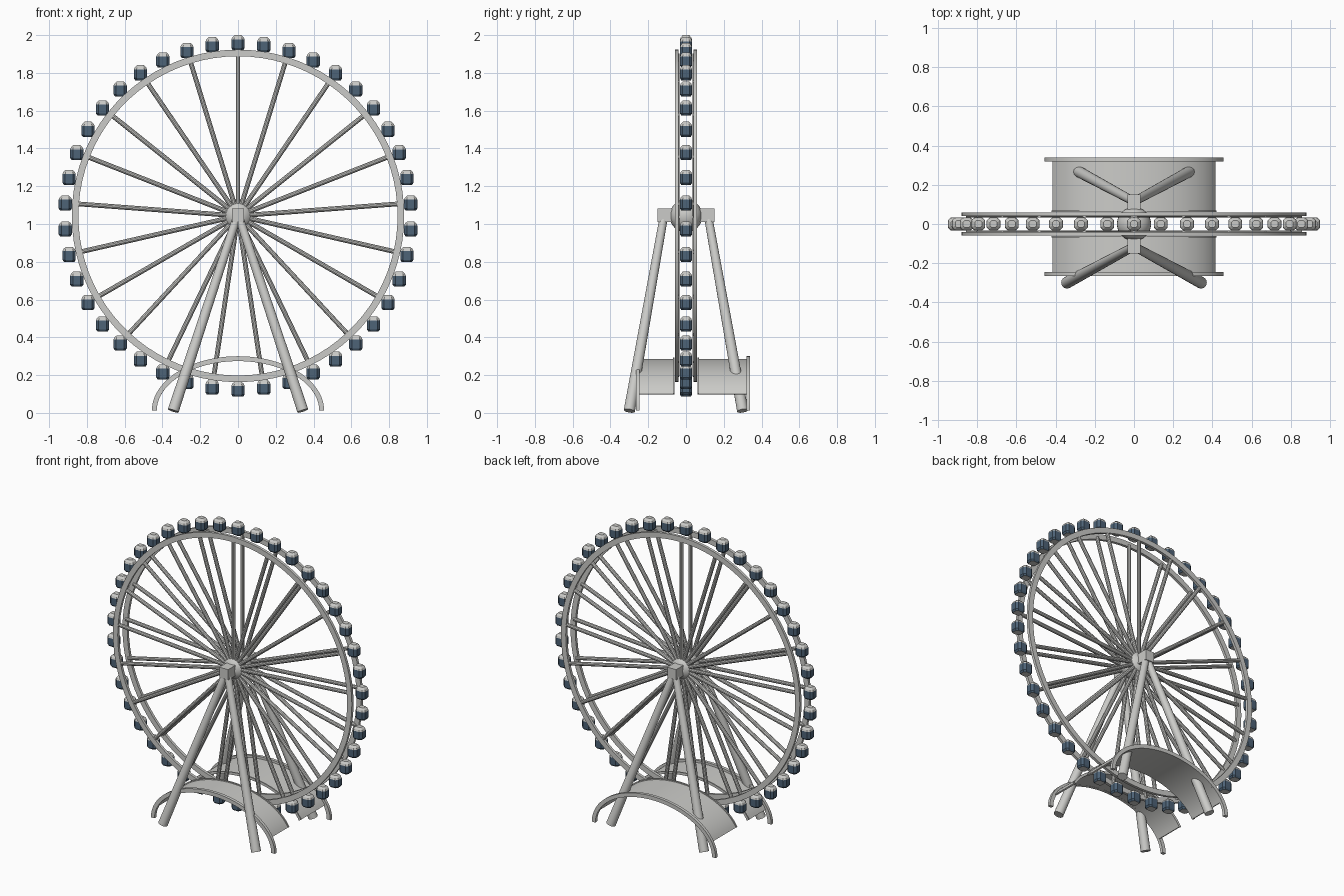
import bpy, bmesh, math
from mathutils import Vector, Matrix

if "Cube" in bpy.data.objects:
    bpy.data.objects.remove(bpy.data.objects["Cube"])

HUB_Z = 1.043
CABINS, SPOKES = 42, 21


def material(name, rgb):
    m = bpy.data.materials.new(name)
    m.diffuse_color = (*rgb, 1)
    m.use_nodes = True
    m.node_tree.nodes["Principled BSDF"].inputs["Base Color"].default_value = m.diffuse_color
    return m


GREY = material("light_grey", (0.60, 0.60, 0.58))
BLUE = material("slate_blue", (0.075, 0.125, 0.185))


def finish(name, bm, mats=(GREY,), smooth=True):
    bmesh.ops.recalc_face_normals(bm, faces=bm.faces)
    mesh = bpy.data.meshes.new(name)
    bm.to_mesh(mesh)
    bm.free()
    for m in mats:
        mesh.materials.append(m)
    ob = bpy.data.objects.new(name, mesh)
    bpy.context.collection.objects.link(ob)
    if smooth:
        bpy.ops.object.select_all(action='DESELECT')
        ob.select_set(True)
        bpy.context.view_layer.objects.active = ob
        bpy.ops.object.shade_smooth_by_angle(angle=math.radians(35))
    return ob


def rod(bm, a, b, r1, r2, seg=12):
    a, b = Vector(a), Vector(b)
    rot = (b - a).to_track_quat('Z', 'Y').to_matrix().to_4x4()
    bmesh.ops.create_cone(bm, cap_ends=True, segments=seg, radius1=r1, radius2=r2,
                          depth=(b - a).length, matrix=Matrix.Translation((a + b) / 2) @ rot)


def band(bm, outer, inner, y0, y1, closed):
    """Rectangular section swept along matching outer and inner (x, z) outlines."""
    rings = []
    for (ox, oz), (ix, iz) in zip(outer, inner):
        rings.append([bm.verts.new(p) for p in
                      ((ox, y0, oz), (ox, y1, oz), (ix, y1, iz), (ix, y0, iz))])
    n = len(rings)
    for i in range(n if closed else n - 1):
        a, b = rings[i], rings[(i + 1) % n]
        for k in range(4):
            bm.faces.new((a[k], a[(k + 1) % 4], b[(k + 1) % 4], b[k]))
    if not closed:
        bm.faces.new(rings[0])
        bm.faces.new(rings[-1])


def ellipse(a, b, cz, t0, t1, n):
    return [(a * math.cos(t0 + (t1 - t0) * i / n), cz + b * math.sin(t0 + (t1 - t0) * i / n))
            for i in range(n + 1)]


# Twin rims
for name, y in (("front_rim", -0.05), ("back_rim", 0.05)):
    bm = bmesh.new()
    out = ellipse(0.88, 0.88, HUB_Z, 0, 2 * math.pi, 84)[:-1]
    inn = ellipse(0.845, 0.845, HUB_Z, 0, 2 * math.pi, 84)[:-1]
    band(bm, out, inn, y - 0.009, y + 0.009, True)
    finish(name, bm)

# Spokes on both sides
for name, y in (("front_spokes", -0.046), ("back_spokes", 0.046)):
    bm = bmesh.new()
    for i in range(SPOKES):
        t = 2 * math.pi * i / SPOKES
        s, c = math.sin(t), math.cos(t)
        rod(bm, (0.04 * s, y, HUB_Z + 0.04 * c), (0.86 * s, y, HUB_Z + 0.86 * c), 0.0125, 0.0125, 10)
    finish(name, bm)

# Hub ball
bm = bmesh.new()
bmesh.ops.create_uvsphere(bm, u_segments=32, v_segments=16, radius=0.087,
                          matrix=Matrix.Translation((0, 0, HUB_Z)))
finish("hub", bm)

# Bearing blocks and splayed legs
for side, s in (("front", -1), ("back", 1)):
    bm = bmesh.new()
    bmesh.ops.create_cube(bm, size=1, matrix=Matrix.Translation((0, s * 0.112, HUB_Z + 0.003))
                          @ Matrix.Diagonal((0.064, 0.076, 0.07, 1)))
    finish(side + "_bearing_block", bm, smooth=False)
    for hand, x in (("left", -1), ("right", 1)):
        bm = bmesh.new()
        rod(bm, (x * 0.343, s * 0.30, 0.011), (x * 0.006, s * 0.118, 1.035), 0.03, 0.022, 20)
        finish(f"{side}_{hand}_leg", bm)

# Arched canopies with a raised outer edge and a thin inner edge
for side, s, y_out in (("front", -1, 0.265), ("back", 1, 0.34)):
    bm = bmesh.new()
    t = math.asin(0.09 / 0.272)
    band(bm, ellipse(0.44, 0.275, 0.01, t, math.pi - t, 40),
         ellipse(0.43, 0.265, 0.01, t, math.pi - t, 40), s * 0.065, s * (y_out - 0.01), False)
    finish(side + "_canopy", bm)
    bm = bmesh.new()
    band(bm, ellipse(0.456, 0.288, 0.012, 0, math.pi, 48),
         ellipse(0.43, 0.262, 0.012, 0, math.pi, 48), s * (y_out - 0.02), s * y_out, False)
    finish(side + "_canopy_edge", bm)
    bm = bmesh.new()
    band(bm, ellipse(0.447, 0.282, 0.01, t, math.pi - t, 40),
         ellipse(0.43, 0.265, 0.01, t, math.pi - t, 40), s * 0.06, s * 0.068, False)
    finish(side + "_canopy_inner_edge", bm)

# Upright cabins: chamfered box, grey roof and floor, blue walls
LEVELS = ((-0.040, 0.78), (-0.029, 1.0), (0.017, 1.0), (0.028, 0.88), (0.040, 0.52))
HX, HY, CH = 0.035, 0.032, 0.014


def cabin_ring(bm, z, k):
    pts = [(HX, HY - CH), (HX - CH, HY), (CH - HX, HY), (-HX, HY - CH),
           (-HX, CH - HY), (CH - HX, -HY), (HX - CH, -HY), (HX, CH - HY)]
    return [bm.verts.new((x * k, y * k, z)) for x, y in pts]


bm = bmesh.new()
rings = [cabin_ring(bm, z, k) for z, k in LEVELS]
for lower, upper in zip(rings, rings[1:]):
    for i in range(8):
        j = (i + 1) % 8
        bm.faces.new((lower[i], lower[j], upper[j], upper[i]))
bm.faces.new(rings[0][::-1])
bm.faces.new(rings[-1])
for f in bm.faces:
    z = f.calc_center_median().z
    f.material_index = 1 if -0.039 < z < 0.017 else 0
first = finish("cabin", bm, (GREY, BLUE), smooth=False)
for i in range(CABINS):
    ob = first if i == 0 else first.copy()
    if i:
        bpy.context.collection.objects.link(ob)
    t = 2 * math.pi * i / CABINS
    ob.location = (0.917 * math.sin(t), 0, HUB_Z + 0.917 * math.cos(t))
